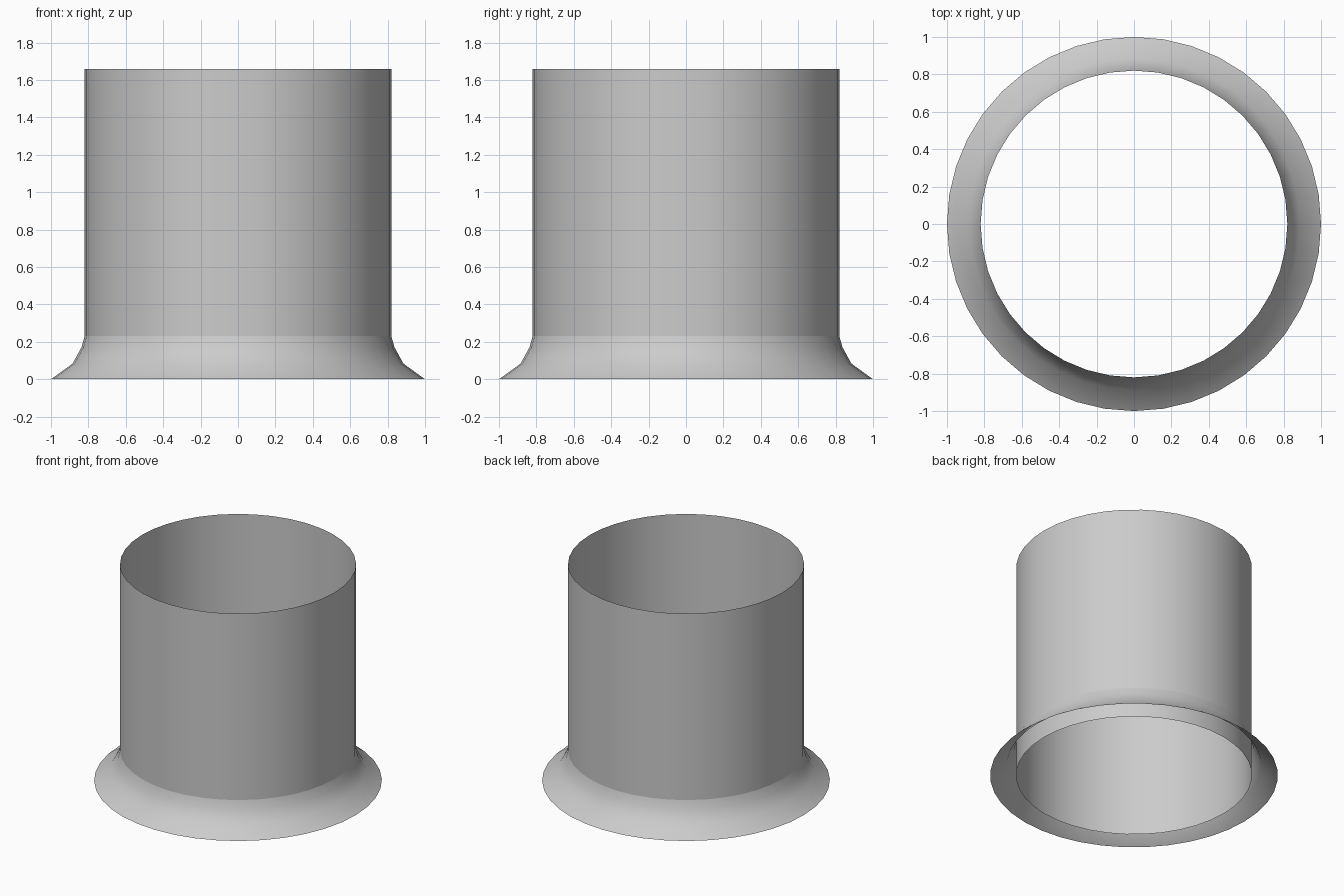
import bpy, bmesh
from math import cos, sin, tau, radians

if "Cube" in bpy.data.objects:
    bpy.data.objects.remove(bpy.data.objects["Cube"])

SIDES = 40


def lathe(name, profile):
    """Revolve an open (radius, z) profile, running bottom to top, around z."""
    bm = bmesh.new()
    rings = [[bm.verts.new((r * cos(tau * i / SIDES), r * sin(tau * i / SIDES), z))
              for i in range(SIDES)] for r, z in profile]
    for low, high in zip(rings, rings[1:]):
        for i in range(SIDES):
            j = (i + 1) % SIDES
            bm.faces.new((low[i], low[j], high[j], high[i]))
    mesh = bpy.data.meshes.new(name)
    bm.to_mesh(mesh)
    bm.free()
    obj = bpy.data.objects.new(name, mesh)
    bpy.context.collection.objects.link(obj)
    bpy.ops.object.select_all(action='DESELECT')
    obj.select_set(True)
    bpy.context.view_layer.objects.active = obj
    bpy.ops.object.shade_smooth_by_angle(angle=radians(40))
    return obj


# Thin open pipe wall, running all the way to the ground
lathe("pipe_wall", [(0.82, 0), (0.82, 1.66)])

# Flared skirt around the foot, open underneath
lathe("flared_skirt", [(1.0, 0), (0.885, 0.083), (0.837, 0.17), (0.82, 0.23)])
